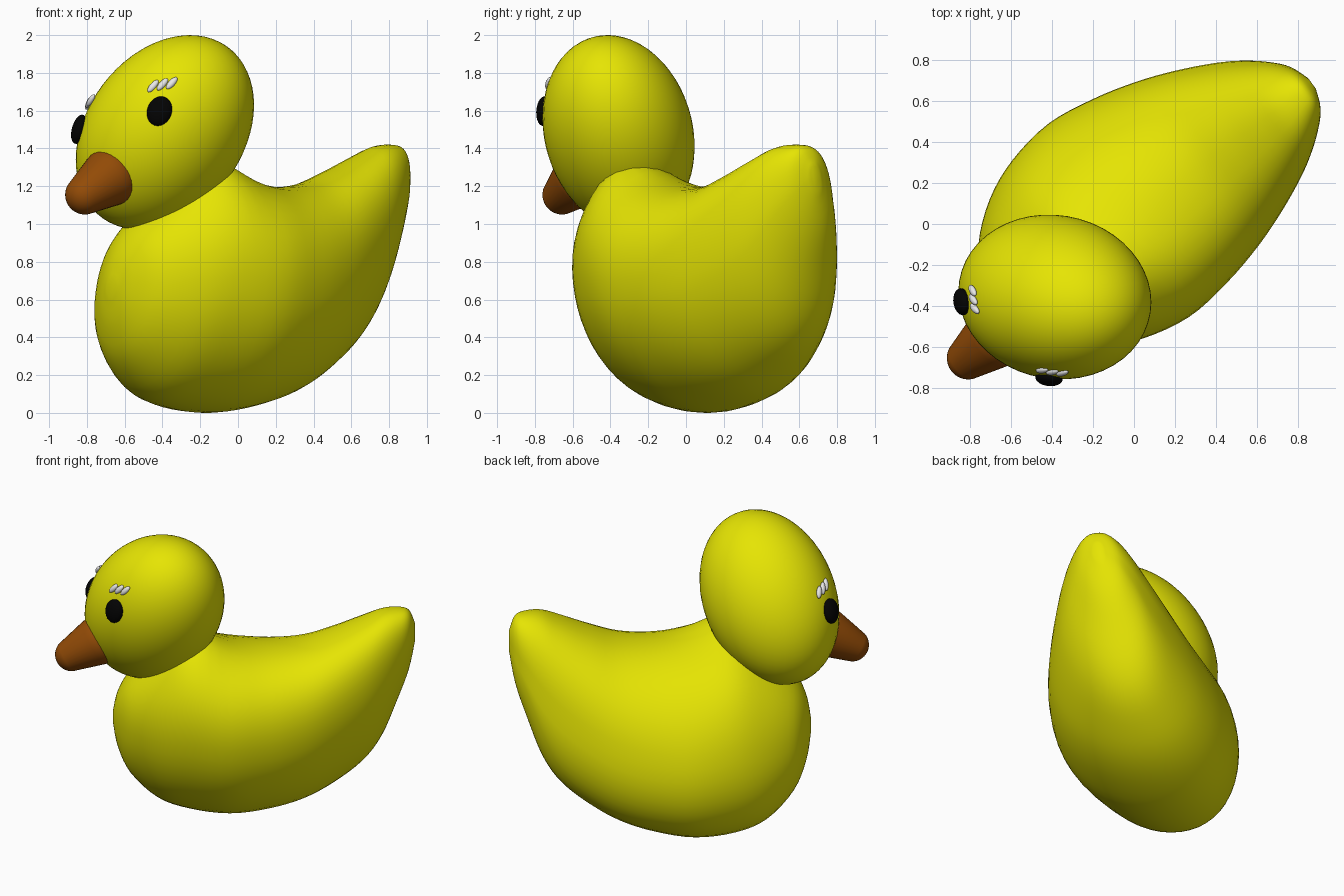
import bpy, bmesh, math
from mathutils import Vector, Matrix

if "Cube" in bpy.data.objects:
    bpy.data.objects.remove(bpy.data.objects["Cube"])


def material(name, rgb):
    m = bpy.data.materials.new(name)
    m.diffuse_color = (*rgb, 1)
    m.use_nodes = True
    m.node_tree.nodes["Principled BSDF"].inputs["Base Color"].default_value = m.diffuse_color
    return m


YELLOW = material("yellow", (0.79, 0.78, 0.001))
BROWN = material("orange_brown", (0.29, 0.07, 0.002))
BLACK = material("black", (0.001, 0.001, 0.001))
WHITE = material("white", (0.8, 0.8, 0.8))


def finish(bm, name, mat):
    bmesh.ops.recalc_face_normals(bm, faces=bm.faces[:])
    me = bpy.data.meshes.new(name)
    bm.to_mesh(me)
    bm.free()
    me.materials.append(mat)
    for p in me.polygons:
        p.use_smooth = True
    ob = bpy.data.objects.new(name, me)
    bpy.context.collection.objects.link(ob)
    return ob


def sphere(segments=32, rings=20):
    bm = bmesh.new()
    bmesh.ops.create_uvsphere(bm, u_segments=segments, v_segments=rings, radius=1)
    return bm


# Body: loft of rounded sections along its length
# (position, bottom height, top height, half width)
STATIONS = [
    (-.78, .62, .71, .04), (-.75, .45, .85, .145), (-.67, .27, .99, .29),
    (-.5, .10, 1.14, .43), (-.3, .025, 1.24, .52), (-.05, 0, 1.215, .567),
    (.2, .035, 1.195, .54), (.415, .10, 1.215, .488), (.6, .20, 1.28, .422),
    (.78, .34, 1.36, .34), (.9, .51, 1.41, .27), (1.0, .77, 1.42, .195),
    (1.07, .98, 1.40, .12), (1.108, 1.18, 1.31, .03)]
ANGLE = math.radians(36)


def smooth_stations(pts, steps=4):
    """Catmull-Rom interpolation between stations."""
    v = [Vector(p) for p in pts]
    out = []
    for i in range(len(v) - 1):
        a, b, c, d = v[max(i - 1, 0)], v[i], v[i + 1], v[min(i + 2, len(v) - 1)]
        for k in range(steps):
            t = k / steps
            out.append(0.5 * (2 * b + (c - a) * t + (2 * a - 5 * b + 4 * c - d) * t * t
                              + (3 * b - a - 3 * c + d) * t ** 3))
    return out + [v[-1]]


def power(x, n):
    return math.copysign(abs(x) ** (2 / n), x)


def build_body(sides=48):
    bm = bmesh.new()
    rings = []
    c, s = math.cos(ANGLE), math.sin(ANGLE)
    for u, zb, zt, w in smooth_stations(STATIONS):
        ring = []
        back = max(0, min(1, u))
        for k in range(sides):
            t = 2 * math.pi * k / sides
            upper = math.sin(t) > 0
            n = 2.2 + 0.15 * back if upper else 2.05
            # the whole toy leans over sideways, the tail a little less
            lean = 0.21 - (0.1 * back if upper else 0)
            dz = (zt - zb) / 2 * power(math.sin(t), n)
            v = 0.06 - 0.015 * u + w * power(math.cos(t), n) - lean * dz
            z = (zb + zt) / 2 + dz
            x, y = u * c - v * s, u * s + v * c
            # shoulder swelling up under the head
            lift = max(0, min(1, (z - 0.7) / 0.4))
            z += 0.1 * lift * math.exp(-((x + .13) ** 2 + (y + .3) ** 2) / 0.05)
            ring.append(bm.verts.new((x, y, z)))
        rings.append(ring)
    for a, b in zip(rings, rings[1:]):
        for k in range(sides):
            j = (k + 1) % sides
            bm.faces.new((a[k], a[j], b[j], b[k]))
    bm.faces.new(rings[0])
    bm.faces.new(rings[-1])
    return finish(bm, "body", YELLOW)


build_body()

# Head: tilted egg, made by shearing a unit sphere
HEAD = Vector((-.387, -.357, 1.485))
SHAPE = Matrix(((.472, 0, 0), (-.0255, .402, 0), (.1447, -.066, .4897)))
bm = sphere(48, 32)
for vert in bm.verts:
    vert.co = HEAD + SHAPE @ vert.co
finish(bm, "head", YELLOW)

# Beak: tapered capsule from the face to the tip
base, tip = Vector((-.675, -.55, 1.25)), Vector((-.81, -.655, 1.155))
axis = tip - base
turn = axis.to_track_quat('Z', 'Y')
bm = sphere(32, 24)
for vert in bm.verts:
    p = vert.co.copy()
    p = p * 0.105 + Vector((0, 0, axis.length)) if p.z > 0.3 else p * 0.155
    vert.co = base + turn @ p
finish(bm, "beak", BROWN)


def on_head(name, mat, target, hint, size, raised=0):
    """Flattened ellipsoid lying on the head, long axis along the hint."""
    d = SHAPE.inverted() @ (Vector(target) - HEAD)
    d.normalize()
    n = (SHAPE.inverted().transposed() @ d).normalized()
    up = Vector(hint)
    up = (up - n * up.dot(n)).normalized()
    side = up.cross(n)
    centre = HEAD + SHAPE @ d + n * raised
    bm = sphere(20, 12)
    for vert in bm.verts:
        x, y, z = vert.co
        vert.co = centre + side * x * size[0] + n * y * size[1] + up * z * size[2]
    finish(bm, name, mat)


# Eyes
EYE = (.066, .038, .08)
on_head("right_eye", BLACK, (-.415, -.745, 1.595), (.35, 0, 1), EYE)
on_head("left_eye", BLACK, (-.845, -.38, 1.50), (0, -.2, 1), EYE, .007)

# Eyebrows: three slanted strokes over each eye
BROW = (.018, .015, .041)
for i in range(3):
    on_head("right_brow_%d" % (i + 1), WHITE,
            (-.45 + .05 * i, -.715 - .01 * i, 1.73 + .01 * i), (.6, 0, .75), BROW)
    on_head("left_brow_%d" % (i + 1), WHITE,
            (-.80 + .008 * i, -.325 - .045 * i, 1.64 + .008 * i), (0, -.5, .87), BROW, .01)
